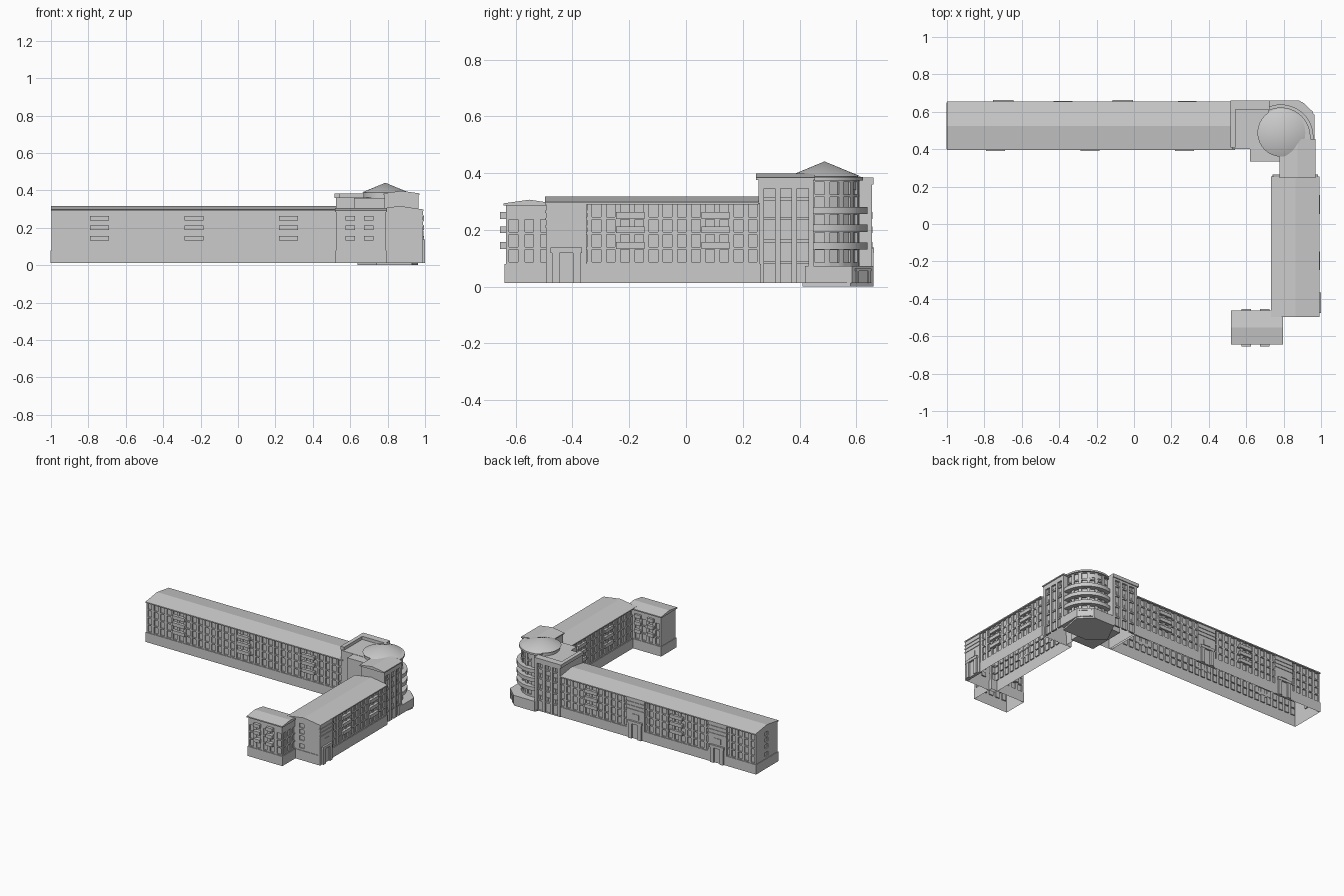
import bpy, bmesh, math
from mathutils import Vector, Matrix

if "Cube" in bpy.data.objects:
    bpy.data.objects.remove(bpy.data.objects["Cube"])

BASE, SILL = 0.012, 0.08
ROWS = [(z - 0.022, z + 0.022) for z in (0.109, 0.161, 0.214, 0.267)]
SLOT_ROWS = (0.105, 0.182, 0.26, 0.33)


def finish(name, bm, smooth=False):
    me = bpy.data.meshes.new(name)
    bm.to_mesh(me)
    bm.free()
    ob = bpy.data.objects.new(name, me)
    bpy.context.collection.objects.link(ob)
    if smooth:
        bpy.context.view_layer.objects.active = ob
        ob.select_set(True)
        bpy.ops.object.shade_smooth_by_angle(angle=math.radians(30))
        ob.select_set(False)
    return ob


class Side:
    """Wall frame: u runs along the wall, v points outward, z is up."""
    def __init__(self, p0, p1):
        self.o = Vector((*p0, 0))
        d = Vector((*p1, 0)) - self.o
        self.len, self.d = d.length, d.normalized()
        self.n = Vector((self.d.y, -self.d.x, 0))

    def at(self, u, v, z):
        return self.o + self.d * u + self.n * v + Vector((0, 0, z))

    def quad(self, bm, pts):
        bm.faces.new([bm.verts.new(self.at(*p)) for p in pts])

    def box(self, bm, u0, u1, v0, v1, z0, z1):
        m = Matrix((self.d, self.n, Vector((0, 0, 1)))).transposed().to_4x4()
        m.translation = self.at((u0 + u1) / 2, (v0 + v1) / 2, (z0 + z1) / 2)
        r = bmesh.ops.create_cube(bm, size=1, matrix=m @ Matrix.Diagonal((u1 - u0, v1 - v0, z1 - z0, 1)))
        bmesh.ops.recalc_face_normals(bm, faces=list({f for v in r["verts"] for f in v.link_faces}))

    def wall(self, bm, z0, z1, cols=(), rows=(), depth=0.008):
        us = sorted({0, self.len, *[c for p in cols for c in p]})
        zs = sorted({z0, z1, *[c for p in rows for c in p]})
        for a, b in zip(us, us[1:]):
            for c, e in zip(zs, zs[1:]):
                q = [(a, c), (b, c), (b, e), (a, e)]
                hole = (a, b) in cols and (c, e) in rows
                self.quad(bm, [(u, -depth if hole else 0, z) for u, z in q])
                if hole:
                    for i in range(4):
                        (ua, za), (ub, zb) = q[i], q[(i + 1) % 4]
                        self.quad(bm, [(ua, 0, za), (ub, 0, zb), (ub, -depth, zb), (ua, -depth, za)])

    def plinth(self, bm, out=0.004):
        a, b = -out, self.len + out
        self.quad(bm, [(a, out, BASE), (b, out, BASE), (b, out, SILL), (a, out, SILL)])
        self.quad(bm, [(a, out, SILL), (b, out, SILL), (b, 0, SILL), (a, 0, SILL)])


def columns(length, width=0.031):
    n = max(1, round(length / 0.05))
    p = length / n
    return [(p * (i + .5) - width / 2, p * (i + .5) + width / 2) for i in range(n)]


def prism(bm, pts, z0, z1):
    lo = [bm.verts.new((x, y, z0)) for x, y in pts]
    hi = [bm.verts.new((x, y, z1)) for x, y in pts]
    bm.faces.new(lo[::-1])
    bm.faces.new(hi)
    for i in range(len(pts)):
        j = (i + 1) % len(pts)
        bm.faces.new((lo[i], lo[j], hi[j], hi[i]))


def slab(bm, x0, x1, y0, y1, z0, z1):
    prism(bm, [(x0, y0), (x1, y0), (x1, y1), (x0, y1)], z0, z1)


def gable_roof(name, x0, x1, y0, y1, eave, ridge, along_x):
    bm = bmesh.new()
    ends = []
    for t in (0, 1):
        if along_x:
            x, m = (x0, x1)[t], (y0 + y1) / 2
            sec = [(x, y0, eave), (x, y1, eave), (x, y1, eave + .008), (x, m, ridge), (x, y0, eave + .008)]
        else:
            y, m = (y0, y1)[t], (x0 + x1) / 2
            sec = [(x0, y, eave), (x1, y, eave), (x1, y, eave + .008), (m, y, ridge), (x0, y, eave + .008)]
        ends.append([bm.verts.new(p) for p in sec])
    a, b = ends
    bm.faces.new(a)
    bm.faces.new(b[::-1])
    for i in range(5):
        bm.faces.new((a[i], b[i], b[(i + 1) % 5], a[(i + 1) % 5]))
    bmesh.ops.recalc_face_normals(bm, faces=bm.faces)
    finish(name, bm)


def wing(name, x0, x1, y0, y1, top, styles):
    """styles per side S, E, N, W: 'full' windows, 'single' column or plain."""
    c = [(x0, y0), (x1, y0), (x1, y1), (x0, y1)]
    sides = [Side(c[i], c[(i + 1) % 4]) for i in range(4)]
    bm = bmesh.new()
    for s, st in zip(sides, styles):
        if st == "full":
            s.wall(bm, BASE, top, columns(s.len), ROWS)
        elif st:
            s.wall(bm, BASE, top, [(st - .017, st + .017)], [(z - .015, z + .015) for z in (.109, .165, .21, .252)])
        else:
            s.wall(bm, BASE, top)
        s.plinth(bm)
    finish(name, bm)
    return sides


def balconies(name, side, centres, width, out):
    bm = bmesh.new()
    for u in centres:
        for z in (0.145, 0.2, 0.25):
            side.box(bm, u - width / 2, u + width / 2, -0.006, out, z - .012, z + .012)
    finish(name, bm)


def entrance(name, s, u, out):
    bm = bmesh.new()
    s.box(bm, u - .072, u + .072, -.01, out, BASE, .292)
    for z in (.212, .238, .264):                       # ledges
        s.box(bm, u - .074, u + .074, 0, out + .004, z - .004, z + .004)
    for k in (-1, 1):                                  # piers
        c = u + k * .037
        s.box(bm, c - .013, c + .013, 0, out + .011, BASE, .118)
    s.box(bm, u - .055, u + .055, 0, out + .013, .118, .137)   # canopy
    s.box(bm, u - .026, u + .026, 0, out + .003, .148, .185)   # stair window
    finish(name, bm)


# long wing
S, E, N, W = wing("long_wing_walls", -.998, .54, .405, .645, .294, ["full", 0, "full", .12])
gable_roof("long_wing_roof", -1, .54, .395, .655, .29, .317, True)
balconies("long_wing_front_balcony", S, [.258, .763, 1.268], .10, .016)
balconies("long_wing_back_balcony", N, [.255, .92], .10, .012)
for x in (-.06, -.70):
    entrance("back_entrance", N, .54 - x, .004)

# right wing
S, E, N, W = wing("right_wing_walls", .745, .98, -.49, .26, .294, [.095, "full", 0, "full"])
gable_roof("right_wing_roof", .733, .992, -.497, .255, .29, .317, False)
balconies("right_wing_east_balcony", E, [.293, .594], .10, .014)
balconies("right_wing_west_balcony", W, [.156, .457], .10, .011)
entrance("east_entrance", E, .068, .008)

# end wing
S, E, N, W = wing("end_wing_walls", .525, .79, -.635, -.47, .288, ["full", "full", "full", 0])
gable_roof("end_wing_roof", .518, .796, -.643, -.462, .285, .306, True)
balconies("end_wing_front_balcony", S, [.075, .175], .05, .02)
balconies("end_wing_back_balcony", N, [.09, .19], .05, .015)


def stair_block(name, x0, x1, y0, y1, top, face):
    """Block with tall recessed window slots on the street face."""
    c = [(x0, y0), (x1, y0), (x1, y1), (x0, y1)]
    bm = bmesh.new()
    for i in range(4):
        s = Side(c[i], c[(i + 1) % 4])
        if i != face:
            s.wall(bm, BASE, top)
            continue
        cols = [(s.len * f - .02, s.len * f + .02) for f in (.2, .5, .8)]
        s.wall(bm, BASE, top, cols, [(BASE + .001, .345)], .014)
        for a, b in cols:
            m = (a + b) / 2
            for z in SLOT_ROWS:
                s.box(bm, a, b, -.015, -.006, z - .026, z - .016)
                for k in (-1, 1):
                    s.box(bm, m + k * .009 - .007, m + k * .009 + .007, -.015, -.009, z - .012, z + .012)
    slab(bm, x0, x1, y0, y1, top - .01, top)
    finish(name, bm)


# corner tower flanks
stair_block("tower_back_flank", .525, .725, .40, .655, .362, 2)
stair_block("tower_side_flank", .782, .965, .255, .45, .378, 1)
gable_roof("tower_side_roof", .777, .97, .247, .455, .376, .398, False)
bm = bmesh.new()
slab(bm, .515, .725, .612, .661, .36, .384)
slab(bm, .515, .542, .41, .612, .36, .384)
finish("tower_back_parapet", bm)
bm = bmesh.new()
slab(bm, .62, .80, .333, .60, BASE, .36)
finish("tower_inner_block", bm)

# rounded corner with window facets
CX, CY, R = .785, .465, .147


def arc(r, a0=-6, a1=115, n=28):
    return [(CX + r * math.cos(math.radians(a0 + (a1 - a0) * i / n)),
             CY + r * math.sin(math.radians(a0 + (a1 - a0) * i / n))) for i in range(n + 1)]


bm = bmesh.new()
angs = [-8]
for i in range(6):
    a = -8 + i * 21
    angs += [a + 4, a + 17, a + 21]
pt = lambda a: (CX + R * math.cos(math.radians(a)), CY + R * math.sin(math.radians(a)))
for i, (a, b) in enumerate(zip(angs, angs[1:])):
    s = Side(pt(a), pt(b))
    win = [(0, s.len)] if i % 3 == 1 else []
    s.wall(bm, SILL - .01, .378, win, [(z - .022, z + .022) for z in (.107, .168, .232, .294, .347)], .01)
finish("rounded_corner_wall", bm)

bm = bmesh.new()
for z in (.143, .206, .268):
    prism(bm, arc(.174) + arc(.14)[::-1], z - .013, z + .013)
finish("rounded_balcony", bm, True)
bm = bmesh.new()
prism(bm, arc(.158) + [(.70, .50), (CX, .42)], .374, .386)
finish("rounded_corner_roof", bm, True)

# conical cap on a drum
bm = bmesh.new()
for r0, r1, z0, z1 in ((.118, .118, .34, .39), (.128, 0, .388, .441)):
    bmesh.ops.create_cone(bm, cap_ends=True, segments=32, radius1=r0, radius2=r1, depth=z1 - z0,
                          matrix=Matrix.Translation((.788, .488, (z0 + z1) / 2)))
finish("cone_cap", bm, True)

# chamfered ground floor, steps and corner door
bm = bmesh.new()
prism(bm, [(.72, .42), (.965, .42), (.965, .585), (.885, .66), (.72, .66)], BASE, .072)
finish("corner_base", bm)
bm = bmesh.new()
prism(bm, [(.64, .50), (.74, .41), (.93, .41), (.962, .58), (.88, .66), (.72, .66)], 0, BASE)
finish("corner_step", bm)
bm = bmesh.new()
d = Side((.965, .585), (.885, .66))
for a, b, c, e in ((.02, .03, BASE, .055), (.08, .09, BASE, .055), (.015, .095, .055, .064)):
    d.box(bm, a, b, -.005, .005, c, e)
finish("corner_door_frame", bm)
